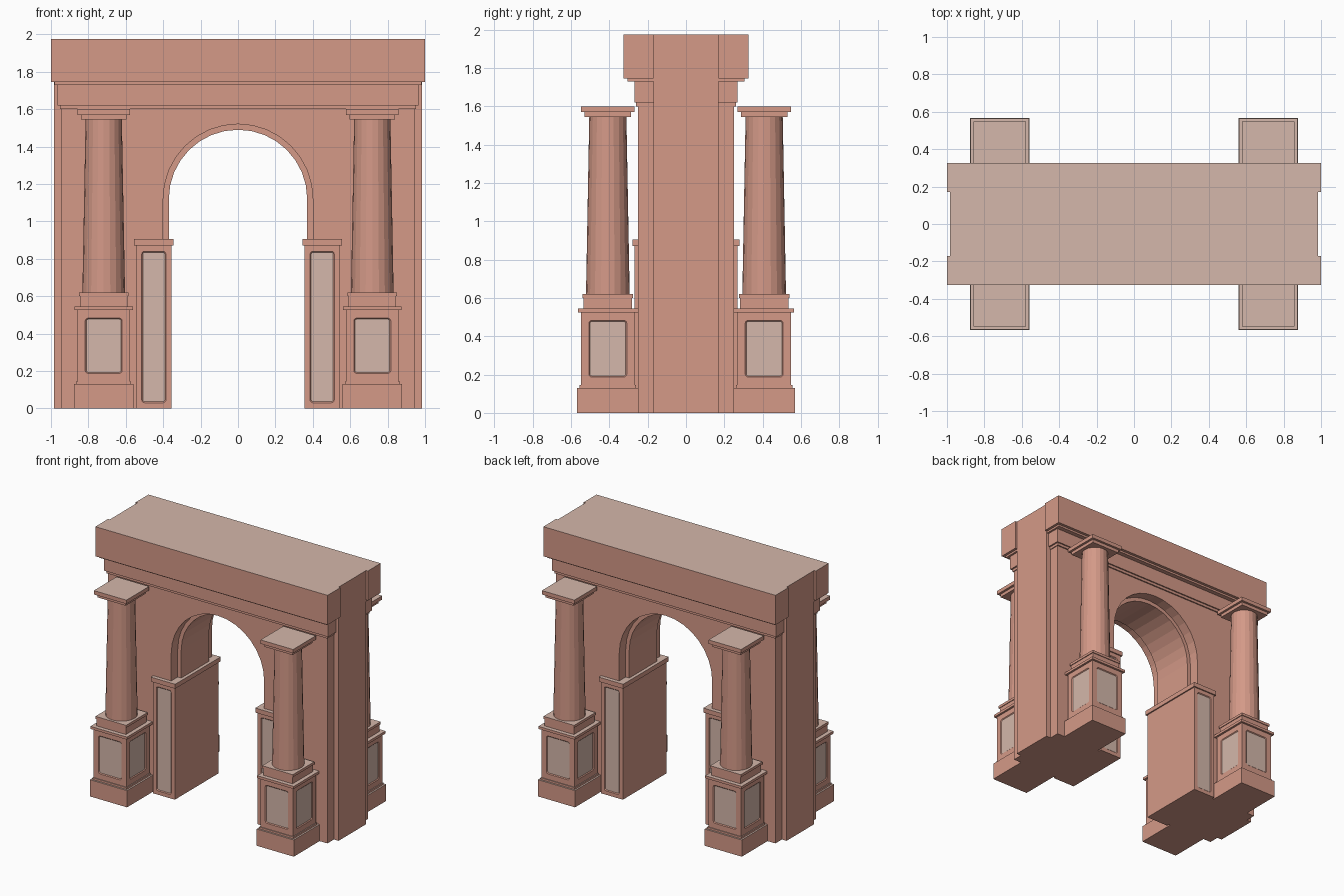
import bpy
import bmesh
from math import cos, sin, pi
from mathutils import Vector

old = bpy.data.objects.get("Cube")
if old:
    bpy.data.objects.remove(old, do_unlink=True)


def make_material(name, color):
    m = bpy.data.materials.new(name)
    m.use_nodes = True
    m.diffuse_color = color
    m.node_tree.nodes["Principled BSDF"].inputs["Base Color"].default_value = color
    return m


TERRACOTTA = make_material("terracotta stone", (0.66, 0.32, 0.245, 1))
PALE = make_material("pale stone", (0.66, 0.475, 0.405, 1))


def finish(bm, name):
    """Turn a bmesh into an object; upward faces take the pale stone."""
    bmesh.ops.recalc_face_normals(bm, faces=bm.faces)
    for f in bm.faces:
        f.normal_update()
        if f.normal.z > 0.9:
            f.material_index = 1
    mesh = bpy.data.meshes.new(name)
    bm.to_mesh(mesh)
    bm.free()
    mesh.materials.append(TERRACOTTA)
    mesh.materials.append(PALE)
    obj = bpy.data.objects.new(name, mesh)
    bpy.context.collection.objects.link(obj)
    return obj


def sink_panel(bm, direction, margin):
    """Sink a round-cornered pale panel into the side facing a direction."""
    d = Vector(direction)
    face = max(bm.faces, key=lambda f: f.calc_center_median().dot(d) if f.normal.dot(d) > 0.9 else -9)
    center = face.calc_center_median()
    bmesh.ops.inset_individual(bm, faces=[face], thickness=margin, use_even_offset=True)
    bmesh.ops.bevel(bm, geom=list(face.verts), offset=0.015, segments=3,
                    profile=0.5, affect='VERTICES')
    bm.normal_update()
    face = min(bm.faces, key=lambda f: (f.calc_center_bounds() - center).length)
    bmesh.ops.inset_individual(bm, faces=[face], thickness=0.006, depth=-0.006,
                               use_even_offset=True)
    face.material_index = 1


def box(name, x, y, z, panels=(), margin=0.04):
    """Box from (low, high) ranges on each axis, with optional panels."""
    bm = bmesh.new()
    bmesh.ops.create_cube(bm, size=1)
    for v in bm.verts:
        v.co = [(r[0] + r[1]) / 2 + c * abs(r[1] - r[0]) for c, r in zip(v.co, (x, y, z))]
    bm.normal_update()
    for direction in panels:
        sink_panel(bm, direction, margin)
    return finish(bm, name)


def arch_wall(name, half_width, height, radius, y0, y1, spring=1.12, steps=16):
    """Wall slab with a round-headed opening down to the ground."""
    outline = [(radius, 0)]
    outline += [(radius * cos(pi * i / steps), spring + radius * sin(pi * i / steps))
                for i in range(steps + 1)]
    outline += [(-radius, 0), (-half_width, 0), (-half_width, height),
                (half_width, height), (half_width, 0)]
    bm = bmesh.new()
    face = bm.faces.new([bm.verts.new((x, y0, z)) for x, z in outline])
    moved = bmesh.ops.extrude_face_region(bm, geom=[face])["geom"]
    for v in moved:
        if isinstance(v, bmesh.types.BMVert):
            v.co.y = y1
    return finish(bm, name)


def shaft(name, x, y, z0, z1, r0, r1, sides=20):
    """Tapered faceted column shaft."""
    bm = bmesh.new()
    bmesh.ops.create_cone(bm, cap_ends=True, segments=sides, radius1=r0,
                          radius2=r1, depth=z1 - z0)
    bmesh.ops.translate(bm, verts=bm.verts, vec=(x, y, (z0 + z1) / 2))
    return finish(bm, name)


# Central slab, showing as the narrow inner ring of the arch and the end strips
arch_wall("core_wall", 0.985, 1.975, 0.37, -0.17, 0.17)

# Stacked bands above each wall face: name, half width, outer depth, bottom, top
BANDS = [
    ("architrave", 0.952, 0.26, 1.60, 1.62),
    ("frieze", 0.965, 0.27, 1.62, 1.73),
    ("cornice", 0.98, 0.305, 1.73, 1.745),
    ("attic", 1.0, 0.327, 1.745, 1.975),
]

# Stacked square tiers of each column: name, half size, bottom, top
TIERS = [
    ("plinth", 0.16, 0.0, 0.13),
    ("plinth_moulding", 0.147, 0.13, 0.145),
    ("pedestal", 0.141, 0.145, 0.525),
    ("pedestal_cap", 0.157, 0.525, 0.545),
    ("base_block", 0.126, 0.545, 0.60),
    ("base_slab", 0.132, 0.60, 0.62),
    ("capital_neck", 0.122, 1.545, 1.57),
    ("capital_slab", 0.14, 1.57, 1.60),
]

for sy, face_name in ((-1, "front"), (1, "back")):
    # Outer wall skin and the bands over it
    arch_wall(face_name + "_wall", 0.945, 1.60, 0.40, sy * 0.17, sy * 0.25)
    for name, half, depth, z0, z1 in BANDS:
        box(f"{face_name}_{name}", (-half, half), sorted((sy * 0.17, sy * depth)), (z0, z1))

    # Free-standing columns on pedestals
    for sx, side in ((1, "left"), (-1, "right")):
        cx, cy = sx * 0.718, sy * 0.408
        for name, h, z0, z1 in TIERS:
            panels = [(0, sy, 0), (1, 0, 0), (-1, 0, 0)] if name == "pedestal" else ()
            box(f"{face_name}_{side}_{name}", (cx - h, cx + h), (cy - h, cy + h),
                (z0, z1), panels, 0.042)
        shaft(f"{face_name}_{side}_column", cx, cy, 0.62, 1.545, 0.114, 0.097)

# Piers carrying the arch, with panels on front and back
for sx, side in ((1, "left"), (-1, "right")):
    box(side + "_pier", sorted((sx * 0.355, sx * 0.545)), (-0.27, 0.27), (0, 0.87),
        [(0, -1, 0), (0, 1, 0)], 0.03)
    box(side + "_pier_cap", sorted((sx * 0.345, sx * 0.555)), (-0.28, 0.28), (0.87, 0.905))
